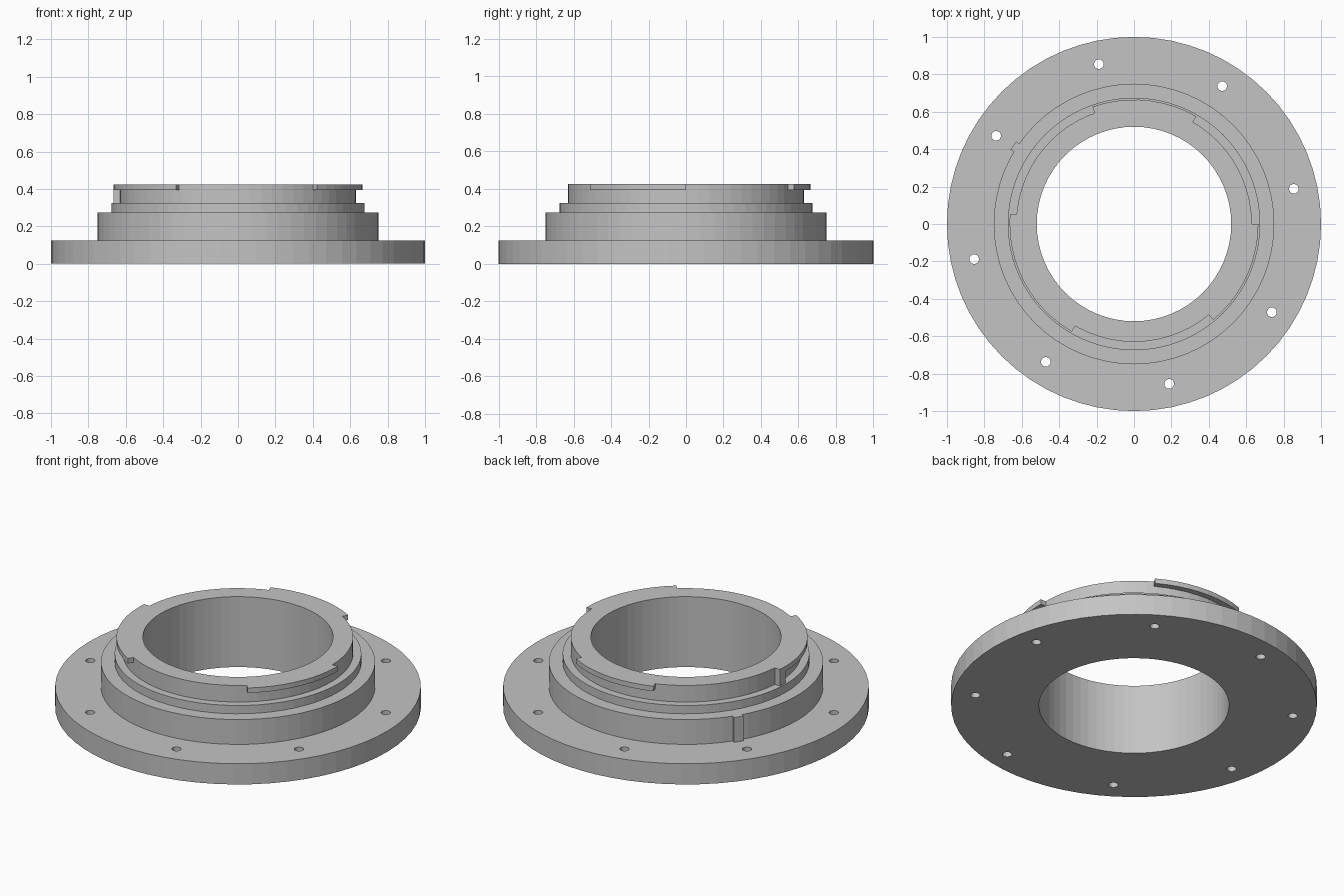
import bpy, bmesh
from math import cos, sin, radians, ceil
from mathutils import Vector, Matrix

if "Cube" in bpy.data.objects:
    bpy.data.objects.remove(bpy.data.objects["Cube"], do_unlink=True)

SEGMENTS = 64
TOP = 0.425

metal = bpy.data.materials.new("light_grey")
metal.use_nodes = True
GREY = (0.55, 0.55, 0.55, 1)
metal.diffuse_color = GREY
metal.node_tree.nodes["Principled BSDF"].inputs["Base Color"].default_value = GREY


def finish(name, bm):
    bmesh.ops.recalc_face_normals(bm, faces=bm.faces)
    mesh = bpy.data.meshes.new(name)
    bm.to_mesh(mesh)
    bm.free()
    mesh.materials.append(metal)
    obj = bpy.data.objects.new(name, mesh)
    bpy.context.collection.objects.link(obj)
    return obj


def sweep(name, profile, start, end):
    """Revolve a closed (radius, height) profile between two angles in degrees."""
    bm = bmesh.new()
    full = end - start >= 360
    steps = max(2, ceil((end - start) * SEGMENTS / 360))
    rings = []
    for i in range(steps if full else steps + 1):
        a = radians(start + (end - start) * i / steps)
        rings.append([bm.verts.new((r * cos(a), r * sin(a), z)) for r, z in profile])
    n = len(profile)
    for i in range(steps):
        a, b = rings[i], rings[(i + 1) % len(rings)]
        for j in range(n):
            k = (j + 1) % n
            bm.faces.new((a[j], b[j], b[k], a[k]))
    if not full:
        bm.faces.new(rings[0])
        bm.faces.new(rings[-1])
    return finish(name, bm)


def block(name, inner, outer, low, high, start, end):
    return sweep(name, [(inner, low), (outer, low), (outer, high), (inner, high)], start, end)


# Flange, stepped collar and bore in one turned body
body = sweep("flanged_collar", [
    (0.52, 0), (1.0, 0), (1.0, 0.125), (0.75, 0.125), (0.75, 0.275),
    (0.675, 0.275), (0.675, 0.325), (0.63, 0.325), (0.63, TOP), (0.52, TOP),
], 0, 360)

# Bolt holes through the flange
bm = bmesh.new()
for i in range(8):
    a = radians(12.4 + 45 * i)
    spot = Matrix.Translation(Vector((0.875 * cos(a), 0.875 * sin(a), 0.06)))
    bmesh.ops.create_cone(bm, cap_ends=True, segments=16, radius1=0.026,
                          radius2=0.026, depth=0.3, matrix=spot)
cutter = finish("bolt_hole_cutter", bm)
cutter.hide_render = True
drill = body.modifiers.new("bolt_holes", "BOOLEAN")
drill.operation = "DIFFERENCE"
drill.solver = "EXACT"
drill.object = cutter
bpy.context.view_layer.objects.active = body
bpy.ops.object.modifier_apply(modifier=drill.name)
bpy.data.objects.remove(cutter, do_unlink=True)

# Bayonet tabs around the rim
for i, (start, end) in enumerate([(-50.5, 0), (60, 109.5), (180, 240)]):
    block(f"bayonet_tab_{i + 1}", 0.627, 0.665, 0.395, TOP, start, end)

# Rotation stop at the end of the third tab
block("rotation_stop", 0.627, 0.665, 0.325, TOP, 175.5, 180)

# Alignment rib on the collar wall
block("alignment_rib", 0.745, 0.77, 0.125, 0.275, 145, 149)
